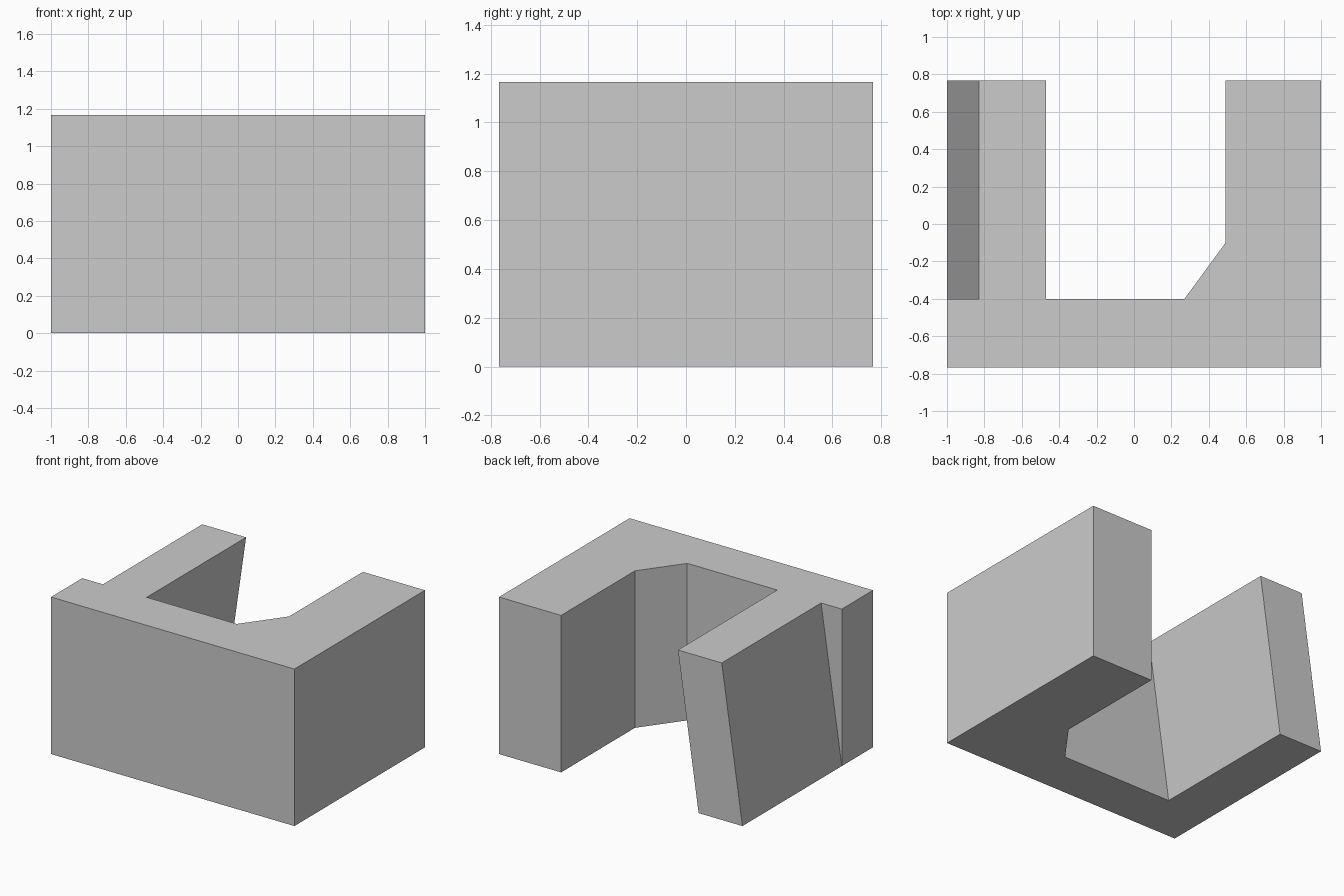
import bpy
import bmesh

cube = bpy.data.objects.get("Cube")
if cube:
    bpy.data.objects.remove(cube, do_unlink=True)

HEIGHT = 1.166
DEPTH = 0.766
WALL = -0.4      # back face of the front wall
LEAN = 0.17      # outward shift of the leaning arm at its foot

# Plain grey material
grey = bpy.data.materials.new("plain grey")
grey.use_nodes = True
colour = (0.6, 0.6, 0.6, 1)
grey.diffuse_color = colour
grey.node_tree.nodes["Principled BSDF"].inputs["Base Color"].default_value = colour

# Plan outline of the top: x, y, and whether the foot leans outward
outline = [
    (-1, -DEPTH, False), (1, -DEPTH, False),
    (1, DEPTH, False), (0.49, DEPTH, False),                  # straight arm
    (0.49, -0.1, False), (0.27, WALL, False),                 # bevelled corner
    (-0.47, WALL, True), (-0.47, DEPTH, True),                # leaning arm
    (-1 + LEAN, DEPTH, True), (-1 + LEAN, WALL, True),
    (-1, WALL, False),
]

# Top and foot rings joined by sides; the outer arm corner meets the wall at the foot
bm = bmesh.new()
top = [bm.verts.new((x, y, HEIGHT)) for x, y, lean in outline]
foot = [bm.verts.new((x - LEAN * lean, y, 0)) for x, y, lean in outline]
bm.faces.new(top)
bm.faces.new(reversed(foot))
for i in range(len(outline)):
    j = (i + 1) % len(outline)
    bm.faces.new((foot[i], foot[j], top[j], top[i]))
bmesh.ops.remove_doubles(bm, verts=bm.verts, dist=0.001)
bmesh.ops.recalc_face_normals(bm, faces=bm.faces)

mesh = bpy.data.meshes.new("u_block")
bm.to_mesh(mesh)
bm.free()
mesh.materials.append(grey)
block = bpy.data.objects.new("u_block", mesh)
bpy.context.collection.objects.link(block)
